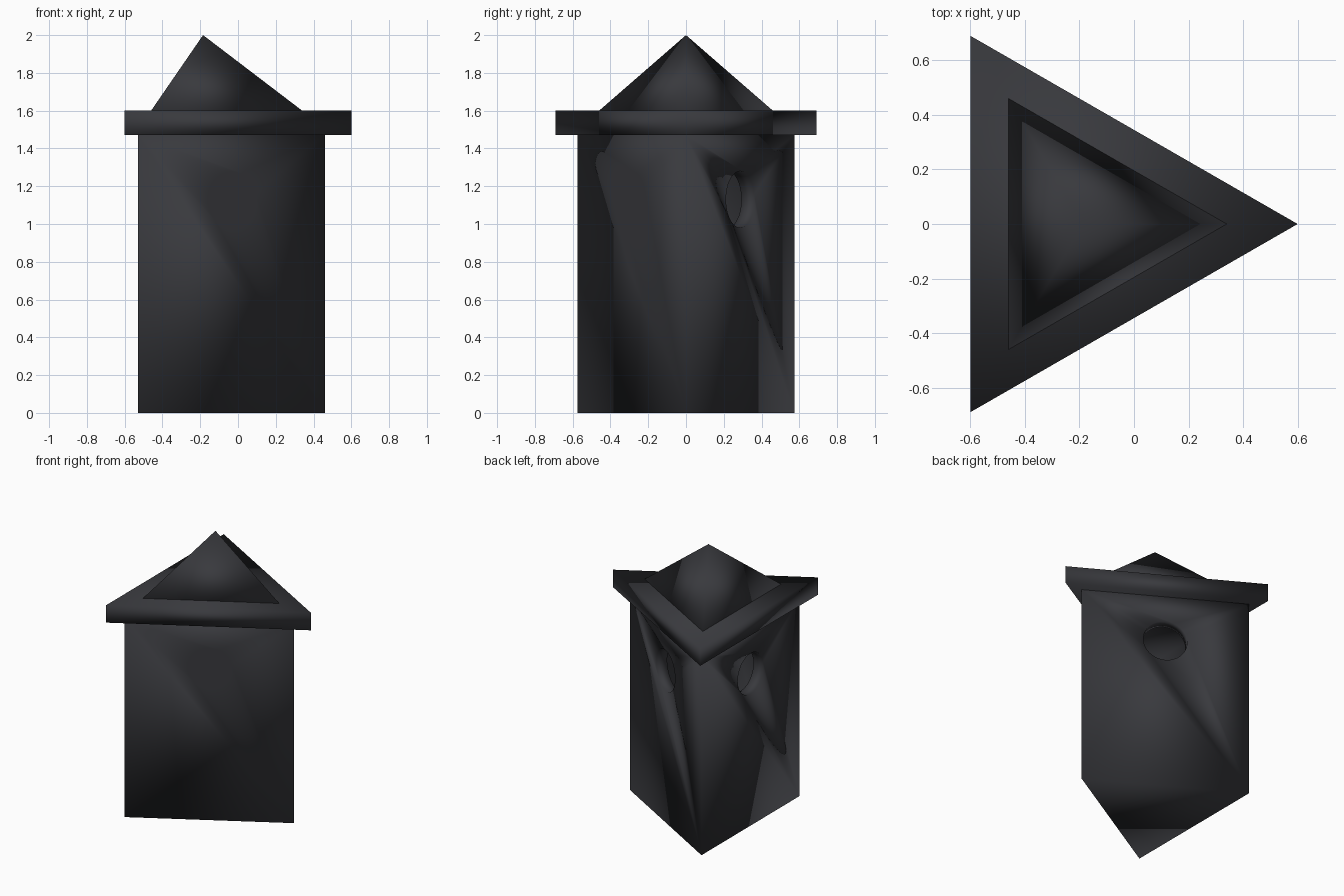
import bpy, bmesh, math
from mathutils import Vector, Matrix

if "Cube" in bpy.data.objects:
    bpy.data.objects.remove(bpy.data.objects["Cube"])

dark = bpy.data.materials.new("charcoal")
dark.diffuse_color = (0.04, 0.041, 0.047, 1)
dark.use_nodes = True
dark.node_tree.nodes["Principled BSDF"].inputs["Base Color"].default_value = dark.diffuse_color


def make(name, bm):
    bmesh.ops.recalc_face_normals(bm, faces=bm.faces)
    me = bpy.data.meshes.new(name)
    bm.to_mesh(me)
    bm.free()
    ob = bpy.data.objects.new(name, me)
    bpy.context.collection.objects.link(ob)
    me.materials.append(dark)
    me.shade_smooth()
    return ob


def triangle(x0, x1, half):
    return [(x0, -half), (x1, 0), (x0, half)]


def prism(name, pts, z0, z1):
    bm = bmesh.new()
    low = [bm.verts.new((x, y, z0)) for x, y in pts]
    top = [bm.verts.new((x, y, z1)) for x, y in pts]
    bm.faces.new(low)
    bm.faces.new(top)
    for i in range(3):
        j = (i + 1) % 3
        bm.faces.new((low[i], low[j], top[j], top[i]))
    return make(name, bm)


def cut(target, cutter):
    mod = target.modifiers.new("cut", 'BOOLEAN')
    mod.operation = 'DIFFERENCE'
    mod.solver = 'EXACT'
    mod.object = cutter
    cutter.hide_render = True
    cutter.hide_set(True)


# triangular hollow tower
tower = prism("tower_body", triangle(-0.53, 0.46, 0.575), 0, 1.47)
wall = 0.08
cut(tower, prism("inner_cutter", triangle(-0.53 + wall, 0.46 - 2 * wall,
                 0.575 - wall * math.sqrt(3)), 0.08, 1.39))

# round window in the middle of each wall
for i in range(3):
    a = math.radians(-60 + 120 * i)
    n = Vector((math.cos(a), math.sin(a), 0))
    centre = Vector((-0.2, 0, 1.13)) + n * 0.33
    bm = bmesh.new()
    bmesh.ops.create_cone(bm, cap_ends=True, segments=32, radius1=0.15,
                          radius2=0.15, depth=0.3)
    rot = n.to_track_quat('Z', 'Y').to_matrix().to_4x4()
    bm.transform(Matrix.Translation(centre) @ rot)
    cut(tower, make(f"window_cutter_{i}", bm))

# overhanging slab
prism("roof_slab", triangle(-0.6, 0.6, 0.69), 1.47, 1.6)

# three-sided pyramid roof
bm = bmesh.new()
base = [bm.verts.new((x, y, 1.6)) for x, y in triangle(-0.46, 0.34, 0.46)]
apex = bm.verts.new((-0.185, 0, 2.0))
bm.faces.new(base)
for i in range(3):
    bm.faces.new((base[i], base[(i + 1) % 3], apex))
make("roof_pyramid", bm)
